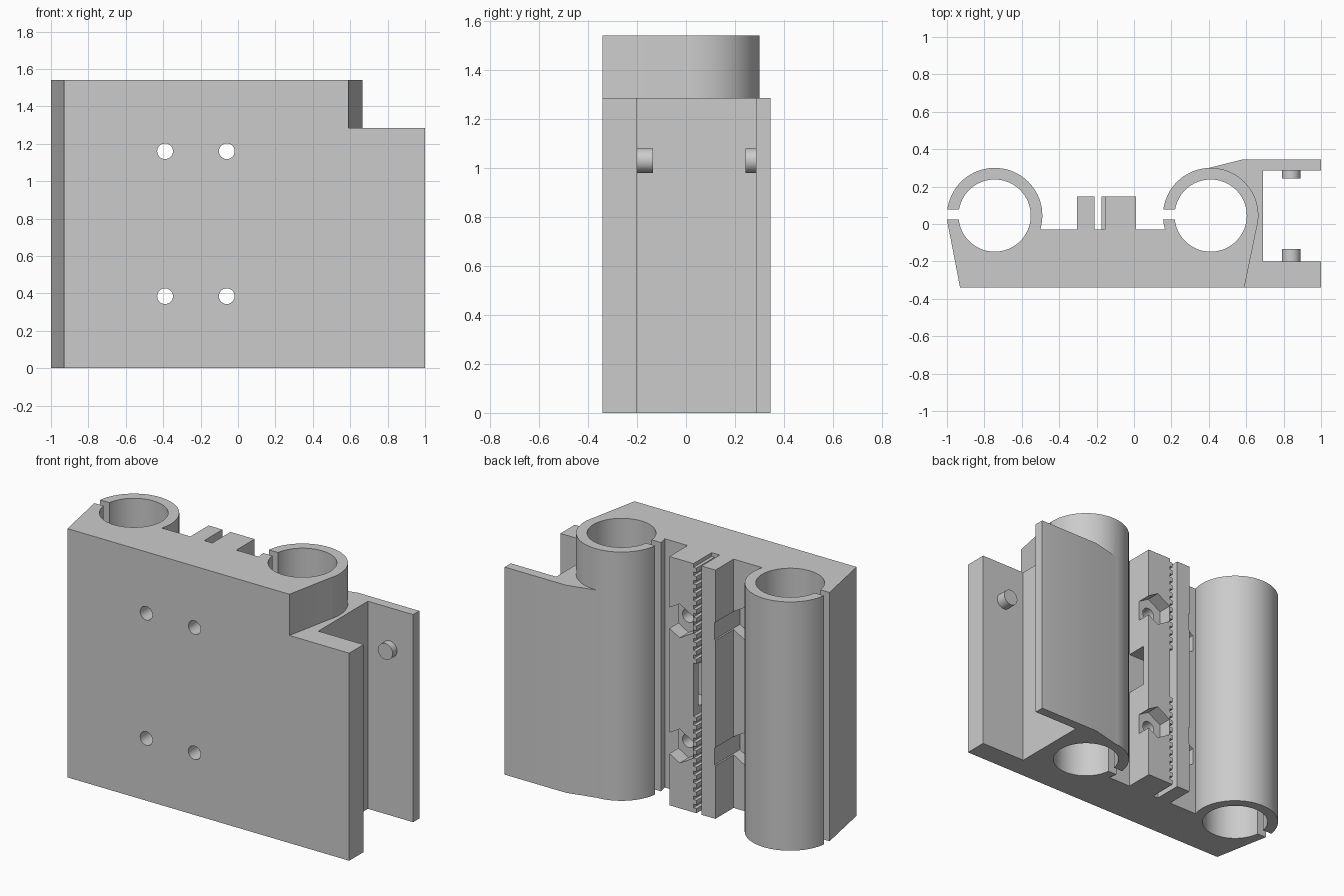
import bpy
import bmesh
import math
from mathutils import Matrix

if "Cube" in bpy.data.objects:
    bpy.data.objects.remove(bpy.data.objects["Cube"])

grey = bpy.data.materials.new("plain grey")
grey.use_nodes = True
grey.diffuse_color = (0.6, 0.6, 0.6, 1)
grey.node_tree.nodes["Principled BSDF"].inputs["Base Color"].default_value = (0.6, 0.6, 0.6, 1)

HEIGHT = 1.54
BRACKET_HEIGHT = 1.285
FLOOR = -0.03
TUBE_Y = 0.045
TUBES = (-0.745, 0.41)
HOLES_X = (-0.39, -0.06)
HOLES_Z = (0.385, 1.16)


def finish(name, bm):
    bmesh.ops.recalc_face_normals(bm, faces=bm.faces)
    mesh = bpy.data.meshes.new(name)
    bm.to_mesh(mesh)
    bm.free()
    mesh.materials.append(grey)
    obj = bpy.data.objects.new(name, mesh)
    bpy.context.collection.objects.link(obj)
    return obj


def prism(name, outline, z0, z1):
    """Extrude an xy outline upward."""
    bm = bmesh.new()
    face = bm.faces.new([bm.verts.new((x, y, z0)) for x, y in outline])
    top = bmesh.ops.extrude_face_region(bm, geom=[face])["geom"]
    bmesh.ops.translate(bm, vec=(0, 0, z1 - z0),
                        verts=[v for v in top if isinstance(v, bmesh.types.BMVert)])
    return finish(name, bm)


def box(name, x0, x1, y0, y1, z0, z1):
    return prism(name, [(x0, y0), (x1, y0), (x1, y1), (x0, y1)], z0, z1)


def upright(name, x, y, radius, z0, z1):
    bm = bmesh.new()
    bmesh.ops.create_cone(bm, cap_ends=True, segments=72, radius1=radius, radius2=radius,
                          depth=z1 - z0, matrix=Matrix.Translation((x, y, (z0 + z1) / 2)))
    return finish(name, bm)


def along_y(name, x, z, radius, y0, y1, sides):
    """Round or hexagonal bar lying along y, with a corner pointing up."""
    bm = bmesh.new()
    matrix = Matrix.Translation((x, (y0 + y1) / 2, z)) @ Matrix.Rotation(math.pi / 2, 4, "X")
    bmesh.ops.create_cone(bm, cap_ends=True, segments=sides, radius1=radius, radius2=radius,
                          depth=y1 - y0, matrix=matrix)
    return finish(name, bm)


def combine(target, tool, operation):
    tool.hide_render = True
    mod = target.modifiers.new("combine", "BOOLEAN")
    mod.operation = operation
    mod.solver = "EXACT"
    mod.object = tool
    bpy.context.view_layer.objects.active = target
    bpy.ops.object.modifier_apply(modifier=mod.name)
    bpy.data.objects.remove(tool)


# Main plate with slanted ends that rise to the tube sides
left, right = TUBES
carriage = prism("carriage_body", [
    (-1, 0.024), (-0.93, -0.34), (0.59, -0.34), (0.665, 0.024),
    (right, 0.024), (right, FLOOR), (left, FLOOR), (left, 0.024)], 0, HEIGHT)

# Side bracket, tubes and the two belt clamp blocks
parts = [prism("bracket", [
    (0.59, -0.34), (1, -0.34), (1, -0.2), (0.69, -0.2), (0.69, 0.285), (1, 0.285),
    (1, 0.345), (0.58, 0.345), (0.38, 0.295), (0.41, -0.1)], 0, BRACKET_HEIGHT)]
parts += [upright("tube", x, TUBE_Y, 0.255, 0, HEIGHT) for x in TUBES]
parts += [box("block", x0, x1, -0.1, 0.148, 0, HEIGHT)
          for x0, x1 in ((-0.305, -0.21), (-0.155, 0.01))]
for part in parts:
    combine(carriage, part, "UNION")

# Bearing bores and their clamping slots
for x in TUBES:
    combine(carriage, upright("bore", x, TUBE_Y, 0.193, -0.1, HEIGHT + 0.1), "DIFFERENCE")
    combine(carriage, box("slot", x - 0.3, x - 0.1, 0.024, 0.077, -0.1, HEIGHT + 0.1),
            "DIFFERENCE")

# Bolt holes with hexagonal nut pockets behind them
for x, pocket_floor in zip(HOLES_X, (-0.1, 0.06)):
    for z in HOLES_Z:
        combine(carriage, along_y("hole", x, z, 0.042, -0.5, 0.5, 32), "DIFFERENCE")
        combine(carriage, along_y("pocket", x, z, 0.105, pocket_floor, 0.5, 6), "DIFFERENCE")

# Belt window through the wide block
combine(carriage, box("window", -0.2, 0.05, FLOOR, 0.1, 0.64, 0.9), "DIFFERENCE")

# Belt teeth beside the wide block, leaving the window free
pitch = HEIGHT / 30
for i in range(30):
    z = i * pitch
    if z + pitch < 0.65 or z > 0.89:
        box("belt_tooth", -0.175, -0.153, FLOOR - 0.01, 0.148, z, z + pitch * 0.55)

# Round pins facing each other inside the bracket
pins = [along_y("front_pin", 0.84, 1.03, 0.05, -0.21, -0.135, 32),
        along_y("back_pin", 0.84, 1.03, 0.05, 0.242, 0.295, 32)]

# Smooth the round surfaces and keep the corners sharp
bpy.ops.object.select_all(action="DESELECT")
for obj in [carriage] + pins:
    obj.select_set(True)
bpy.context.view_layer.objects.active = carriage
bpy.ops.object.shade_smooth_by_angle(angle=math.radians(20))
